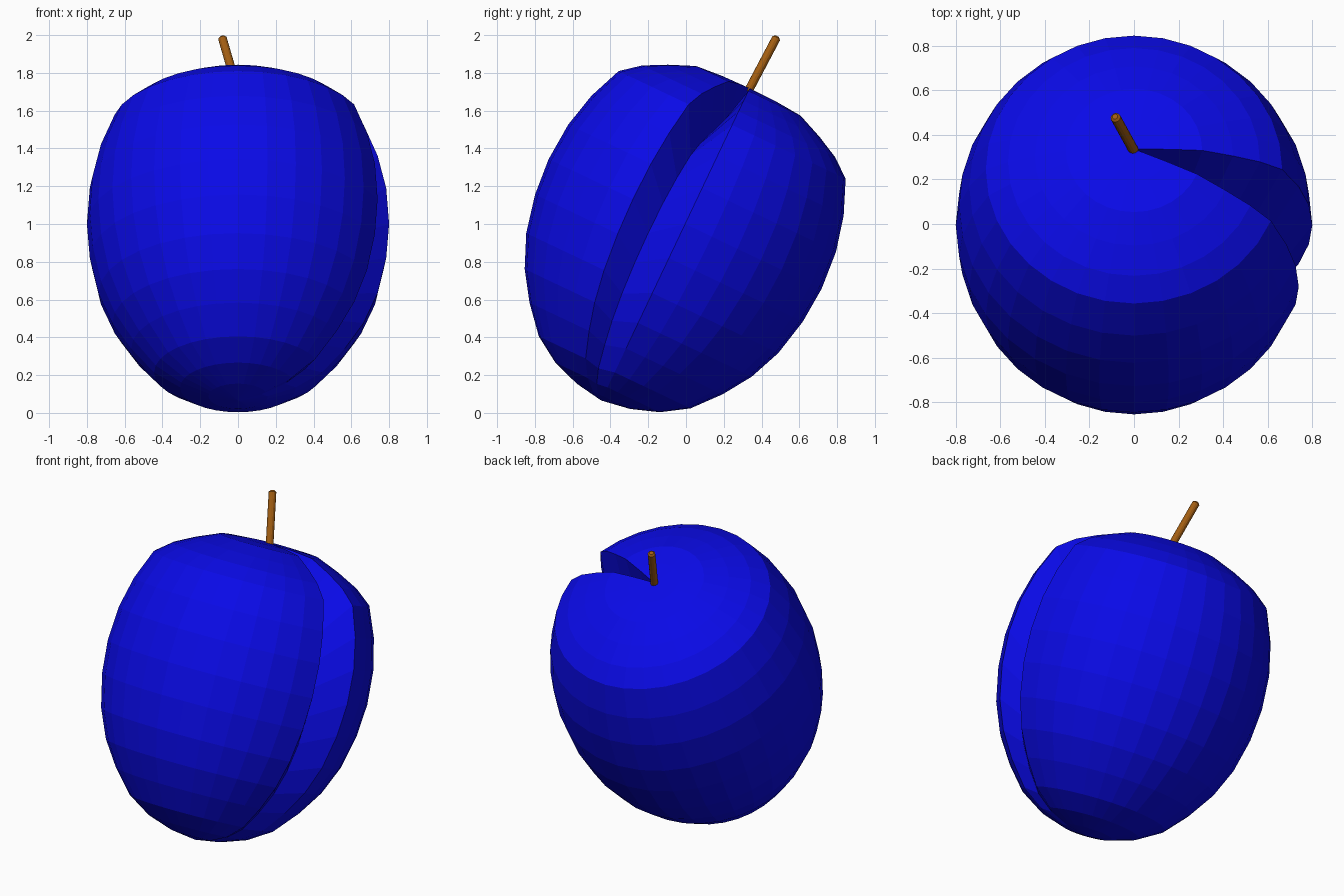
import bpy, bmesh, math
from mathutils import Vector, Matrix

if "Cube" in bpy.data.objects:
    bpy.data.objects.remove(bpy.data.objects["Cube"])

STEP = math.radians(11.25)
CENTRE = Vector((0, -0.056, 0.892))
TILT = Matrix.Rotation(math.radians(-25.4), 4, 'X')


def finish(bm, name, colour):
    mesh = bpy.data.meshes.new(name)
    bm.to_mesh(mesh)
    bm.free()
    mat = bpy.data.materials.new(name + "_colour")
    mat.diffuse_color = (*colour, 1)
    mat.use_nodes = True
    mat.node_tree.nodes["Principled BSDF"].inputs["Base Color"].default_value = mat.diffuse_color
    mesh.materials.append(mat)
    obj = bpy.data.objects.new(name, mesh)
    bpy.context.collection.objects.link(obj)
    return obj


# Fruit body: sphere with ring heights (bottom to top) giving a broad flat top
heights = [-0.915, -0.89, -0.838, -0.75, -0.61, -0.46, -0.285, -0.08, 0.12,
           0.33, 0.52, 0.70, 0.78, 0.842, 0.9, 0.912, 0.915]
bm = bmesh.new()
bmesh.ops.create_uvsphere(bm, u_segments=32, v_segments=16, radius=0.8)
for v in bm.verts:
    ring = round(math.acos(max(-1, min(1, -v.co.z / 0.8))) / STEP)
    v.co.z = heights[ring]
    # Crease: one meridian pushed in and down, fading towards the bottom pole
    if 0 < ring < 16 and round(math.atan2(v.co.y, v.co.x) / STEP) == -1:
        v.co.x *= 0.82
        v.co.z -= 0.24 * min(1, ring / 11) ** 2
bm.transform(Matrix.Translation(CENTRE) @ TILT)
finish(bm, "fruit_body", (0.003, 0.003, 0.8))

# Stem: thin rod with a small bevelled tip
start, end = Vector((0, 0.328, 1.70)), Vector((-0.085, 0.482, 1.992))
axis = end - start
bm = bmesh.new()
bmesh.ops.create_cone(bm, cap_ends=True, segments=12, radius1=0.023,
                      radius2=0.023, depth=axis.length)
tip = [e for e in bm.edges if all(v.co.z > 0 for v in e.verts)]
bmesh.ops.bevel(bm, geom=tip, offset=0.01, segments=1, affect='EDGES')
bm.transform(Matrix.Translation((start + end) / 2)
             @ axis.to_track_quat('Z', 'Y').to_matrix().to_4x4())
finish(bm, "stem", (0.36, 0.11, 0.006))
